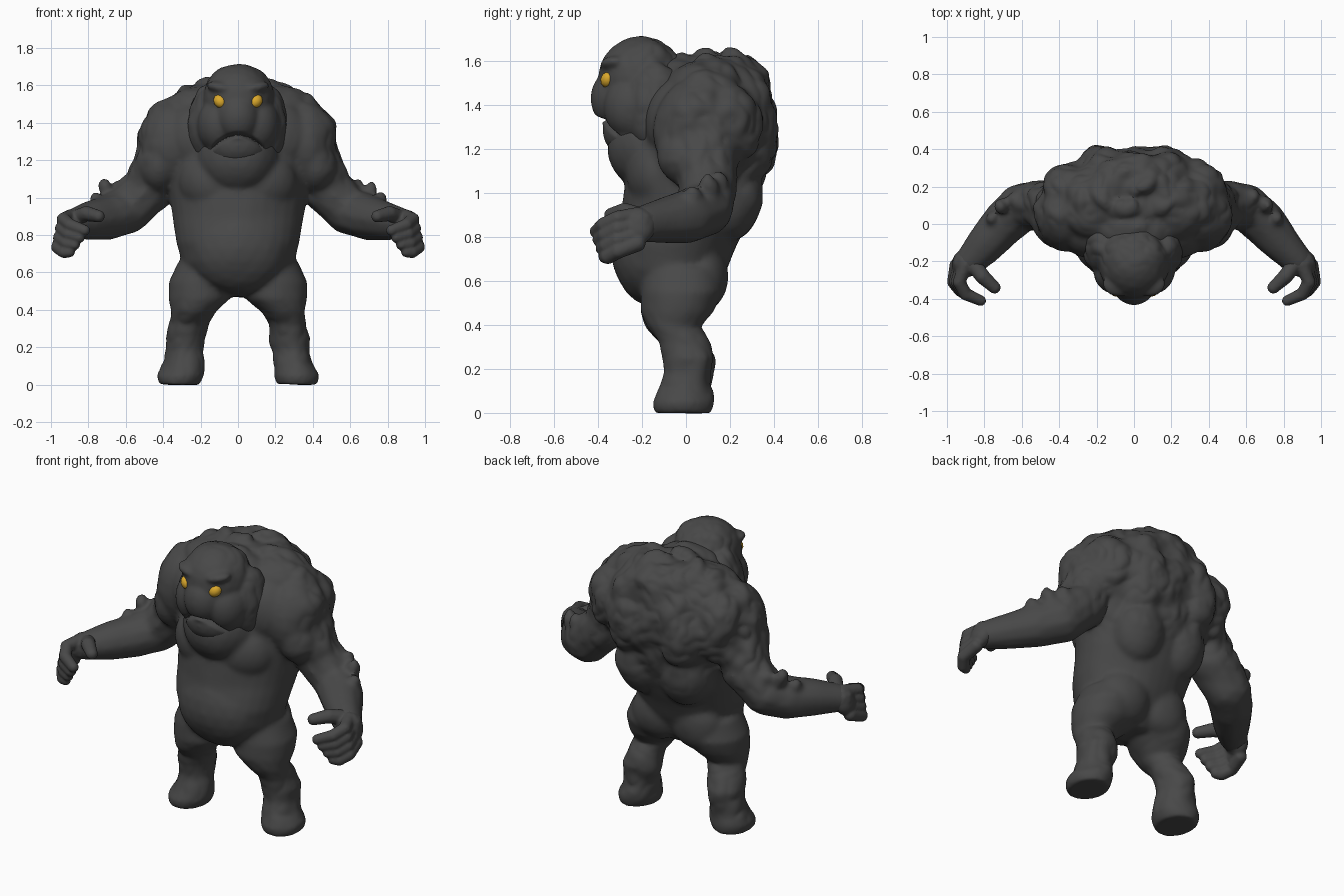
import bpy, bmesh, math
from mathutils import Vector, Matrix, Euler, noise

cube = bpy.data.objects.get("Cube")
if cube:
    bpy.data.objects.remove(cube, do_unlink=True)


def material(name, rgb):
    m = bpy.data.materials.new(name)
    m.use_nodes = True
    m.diffuse_color = (*rgb, 1)
    bsdf = m.node_tree.nodes["Principled BSDF"]
    bsdf.inputs["Base Color"].default_value = (*rgb, 1)
    bsdf.inputs["Roughness"].default_value = 0.8
    return m


HIDE = material("charcoal hide", (0.065, 0.065, 0.065))
AMBER = material("amber eye", (0.7, 0.39, 0.025))


def ball(bm, loc, radii, rot=(0, 0, 0), detail=3):
    mat = Matrix.LocRotScale(Vector(loc), Euler(rot), Vector(radii))
    bmesh.ops.create_icosphere(bm, subdivisions=detail, radius=1, matrix=mat)


def pair(bm, loc, radii, rot=(0, 0, 0)):
    for s in (1, -1):
        ball(bm, (s * loc[0], loc[1], loc[2]), radii, (rot[0], s * rot[1], s * rot[2]))


def limb(bm, path, steps=7):
    """Swept round limb through (x, y, z, radius) points, on both sides."""
    for a, b in zip(path, path[1:]):
        for i in range(steps + 1):
            p = Vector(a).lerp(Vector(b), i / steps)
            for s in (1, -1):
                ball(bm, (s * p[0], p[1], p[2]), (p[3],) * 3, detail=2)


def loft(bm, stations, side=1, seg=32):
    """Stack of elliptical rings given as (x, y, z, rx, ry)."""
    rings = []
    for x, y, z, rx, ry in stations:
        angles = [math.tau * i / seg for i in range(seg)]
        rings.append([bm.verts.new((side * x + rx * math.cos(a), y + ry * math.sin(a), z))
                      for a in angles])
    for lo, hi in zip(rings, rings[1:]):
        for i in range(seg):
            j = (i + 1) % seg
            bm.faces.new((lo[i], lo[j], hi[j], hi[i]))
    bm.faces.new(rings[0][::-1])
    bm.faces.new(rings[-1])


def finish(name, bm, mat, voxel=None, smooth=0, sculpt=None, angle=40):
    """Fuse the masses, sculpt the surface and shade it."""
    bmesh.ops.recalc_face_normals(bm, faces=bm.faces)
    me = bpy.data.meshes.new(name)
    bm.to_mesh(me)
    bm.free()
    ob = bpy.data.objects.new(name, me)
    bpy.context.collection.objects.link(ob)
    if voxel:
        rm = ob.modifiers.new("fuse", "REMESH")
        rm.mode = "VOXEL"
        rm.voxel_size = voxel
        sm = ob.modifiers.new("soften", "SMOOTH")
        sm.factor, sm.iterations = 0.5, smooth
        deps = bpy.context.evaluated_depsgraph_get()
        fused = bpy.data.meshes.new_from_object(ob.evaluated_get(deps))
        ob.modifiers.clear()
        ob.data = fused
        bpy.data.meshes.remove(me)
        fused.name = name
    if sculpt:
        moves = [sculpt(v.co.copy(), v.normal.copy()) for v in ob.data.vertices]
        for v, d in zip(ob.data.vertices, moves):
            v.co += d
    ob.data.materials.clear()
    ob.data.materials.append(mat)
    bpy.ops.object.select_all(action="DESELECT")
    ob.select_set(True)
    bpy.context.view_layer.objects.active = ob
    bpy.ops.object.shade_smooth_by_angle(angle=math.radians(angle))


def clamp(t):
    return max(0.0, min(1.0, t))


def shaggy(co, scale):
    """Broad fur masses split by creases."""
    return noise.noise(co * scale) + 0.7 * (abs(noise.noise(co * scale * 1.6)) - 0.2)


# --- Body: torso, legs and arms fused together ---
bm = bmesh.new()
loft(bm, [
    (0, -.02, .47, .1, .09), (0, -.04, .52, .2, .16), (0, -.06, .58, .26, .21),
    (0, -.065, .65, .3, .25), (0, -.05, .76, .33, .28), (0, 0, .9, .35, .295),
    (0, .04, 1.05, .375, .315), (0, .08, 1.2, .41, .32), (0, .1, 1.35, .42, .31),
    (0, .13, 1.48, .36, .25), (0, .16, 1.57, .26, .19), (0, .16, 1.62, .17, .13)])

# Belly, chest, throat, nape and shoulder masses
ball(bm, (0, -.13, .73), (.28, .21, .25))
pair(bm, (.13, -.11, 1.08), (.19, .16, .18))
ball(bm, (0, -.16, 1.21), (.22, .2, .2))
ball(bm, (0, -.03, 1.46), (.23, .17, .17))
pair(bm, (.2, -.03, 1.32), (.21, .16, .2))
pair(bm, (.2, .1, 1.45), (.21, .2, .16))
pair(bm, (.36, .06, 1.28), (.175, .21, .25))
pair(bm, (.42, .06, 1.18), (.12, .195, .17))

# Back lobes either side of the spine, shoulder blades and buttocks
pair(bm, (.16, .22, 1.28), (.18, .2, .28))
pair(bm, (.33, .16, 1.31), (.17, .18, .22))
pair(bm, (.14, .19, 1.0), (.17, .16, .22))
pair(bm, (.13, .08, .62), (.16, .11, .16))

# Mane clumps along the spine and shoulders
for x, y, z in ((.02, -.02, 1.59), (-.03, .09, 1.61), (.04, .2, 1.62), (-.04, .28, 1.59),
                (.03, .33, 1.52), (.17, .1, 1.58), (-.16, .13, 1.59), (.36, .08, 1.5),
                (-.35, .08, 1.5)):
    ball(bm, (x, y, z), (.075, .05, .05), (0, .3 * x, x * 5))

# Legs with flat soles
for side in (1, -1):
    loft(bm, [
        (.315, -.015, 0, .11, .13), (.31, -.015, .05, .125, .14), (.29, -.005, .12, .105, .115),
        (.285, .01, .18, .1, .11), (.28, .01, .25, .11, .12), (.265, -.015, .32, .1, .11),
        (.24, -.06, .39, .115, .12), (.205, -.04, .46, .165, .165), (.195, -.02, .55, .178, .185),
        (.18, -.02, .66, .14, .17)], side)

# Arms
limb(bm, [(.41, .07, 1.2, .15), (.48, .1, 1.05, .14), (.595, .09, .93, .13),
          (.69, .01, .895, .125), (.79, -.1, .875, .105), (.88, -.2, .86, .082)])

# Elbow tufts
for loc in ((.63, .14, 1.03), (.7, .1, 1.03), (.75, .03, .97)):
    pair(bm, loc, (.04, .045, .065), (0, .4, 0))


def fur(co, n):
    upper = clamp((co.z - .85) / .3) * clamp(co.y * 5 + .5)
    sides = .6 * clamp((abs(co.x) - .36) * 6) * clamp((co.z - 1) * 6)
    feet = .5 * clamp((.5 - co.z) * 6) * clamp(co.z * 10)
    w = max(upper, sides, feet) * clamp((.84 - abs(co.x)) * 8)
    return n * (.025 * w * shaggy(co, 7.5) + .006 * noise.noise(co * 6))


finish("body", bm, HIDE, .0125, 12, fur)

# --- Hands: palm, thumb and four curled fingers ---
bm = bmesh.new()
limb(bm, [(.83, -.14, .87, .078), (.895, -.21, .86, .078)], 3)
pair(bm, (.915, -.215, .85), (.055, .075, .085), (0, -.35, 0))
limb(bm, [(.87, -.2, .89, .045), (.81, -.28, .915, .042), (.745, -.34, .9, .034)])
for i in range(4):
    t = i / 3
    limb(bm, [(.9 + .05 * t, -.22, .9 - .13 * t, .038),
              (.935 + .03 * t, -.31, .885 - .15 * t, .036),
              (.9 + .03 * t, -.375 + .02 * t, .855 - .145 * t, .035),
              (.82 + .08 * t, -.41 + .04 * t, .825 - .115 * t, .03)])
finish("hands", bm, HIDE, .008, 3)

# --- Head: skull, brow, muzzle, jowls and jaw ---
bm = bmesh.new()
ball(bm, (0, -.2, 1.525), (.195, .2, .19))
ball(bm, (0, -.31, 1.43), (.12, .125, .14))
ball(bm, (0, -.2, 1.28), (.18, .18, .14))
ball(bm, (0, -.2, 1.645), (.1, .11, .065))
pair(bm, (.08, -.32, 1.585), (.09, .07, .035), (0, -.2, 0))
pair(bm, (.1, -.245, 1.39), (.12, .13, .15))
pair(bm, (.165, -.13, 1.39), (.1, .14, .21))


def face(co, n):
    crown = clamp((co.y + .3) * 6) * clamp((co.z - 1.2) * 5)
    move = n * (.02 * crown * shaggy(co, 8))
    # Down-turned mouth groove
    if co.y < -.2 and abs(co.x) < .15:
        line = 1.335 - 3.8 * co.x ** 2
        move.y += .035 * math.exp(-((co.z - line) / .011) ** 2) * clamp((.15 - abs(co.x)) * 30)
    return move


finish("head", bm, HIDE, .009, 16, face)

# --- Slanted eyes ---
for side, label in ((1, "left"), (-1, "right")):
    bm = bmesh.new()
    ball(bm, (side * .097, -.358, 1.515), (.04, .03, .033), (0, -side * .8, side * .45), 2)
    finish(label + "_eye", bm, AMBER, angle=30)
